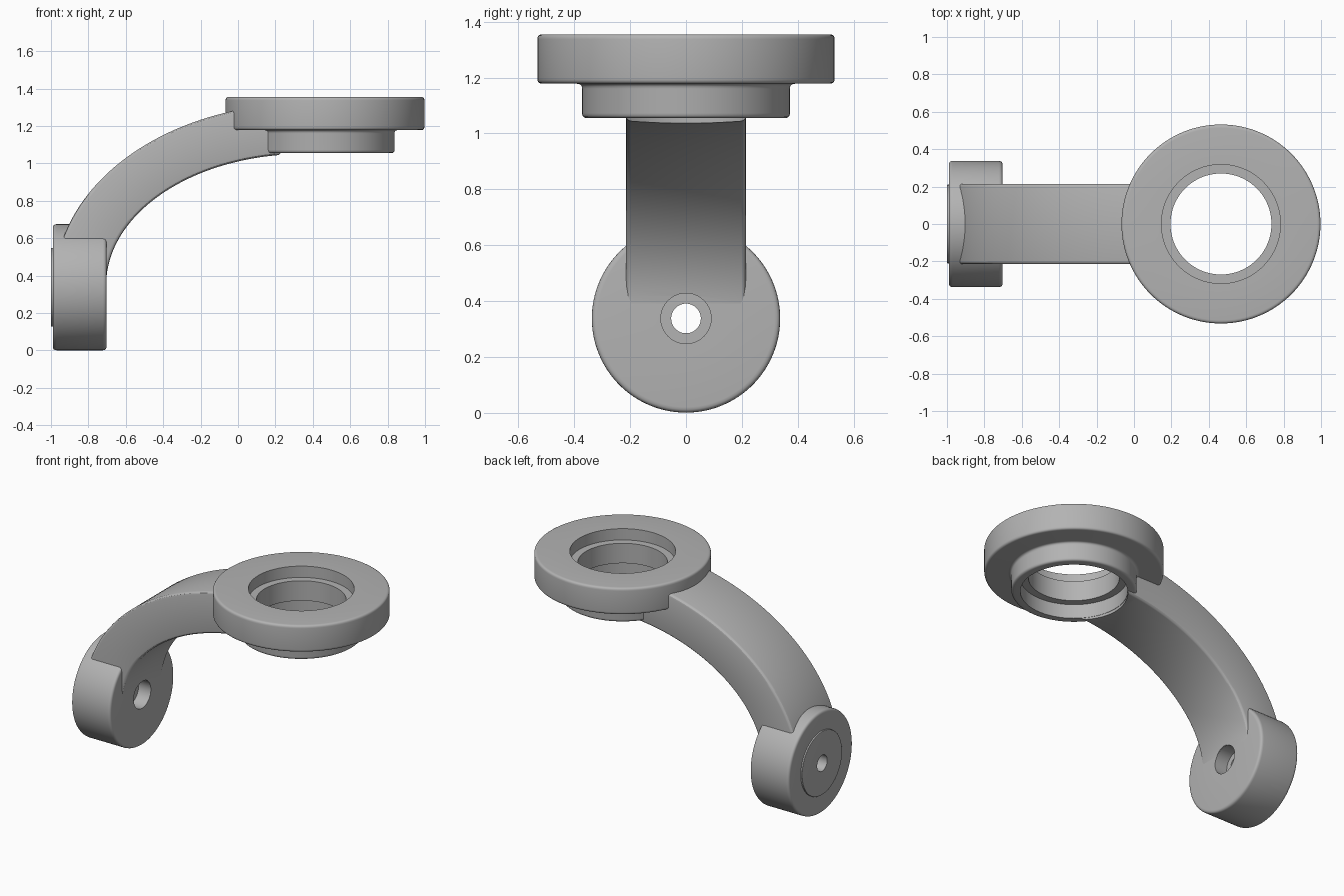
import bpy, bmesh, math
from mathutils import Matrix, Vector

default = bpy.data.objects.get("Cube")
if default:
    bpy.data.objects.remove(default)

# Single metal colour
grey = bpy.data.materials.new("satin grey")
grey.use_nodes = True
colour = (0.45, 0.45, 0.45, 1)
grey.diffuse_color = colour
grey.node_tree.nodes["Principled BSDF"].inputs["Base Color"].default_value = colour


def rounded(profile, steps=4):
    """Replace each (r, h, fillet) corner by a small curve."""
    points = []
    for i, (r, h, fillet) in enumerate(profile):
        p = Vector((r, h))
        if not fillet:
            points.append(p)
            continue
        before = Vector(profile[i - 1][:2])
        after = Vector(profile[(i + 1) % len(profile)][:2])
        a = p + (before - p).normalized() * fillet
        b = p + (after - p).normalized() * fillet
        for k in range(steps + 1):
            t = k / steps
            points.append(a * (1 - t) ** 2 + p * 2 * t * (1 - t) + b * t * t)
    return points


def finish(name, bm, matrix=Matrix()):
    bmesh.ops.recalc_face_normals(bm, faces=bm.faces)
    mesh = bpy.data.meshes.new(name)
    bm.to_mesh(mesh)
    bm.free()
    mesh.transform(matrix)
    mesh.materials.append(grey)
    obj = bpy.data.objects.new(name, mesh)
    bpy.context.collection.objects.link(obj)
    return obj


def lathe(name, profile, matrix, sides=128):
    """Spin a closed profile around local z."""
    bm = bmesh.new()
    points = rounded(profile)
    rings = []
    for s in range(sides):
        a = math.tau * s / sides
        rings.append([bm.verts.new((p.x * math.cos(a), p.x * math.sin(a), p.y)) for p in points])
    n = len(points)
    for s in range(sides):
        one, two = rings[s], rings[(s + 1) % sides]
        for i in range(n):
            j = (i + 1) % n
            bm.faces.new((one[i], two[i], two[j], one[j]))
    return finish(name, bm, matrix)


def cutter(name, radius, depth, matrix):
    bm = bmesh.new()
    bmesh.ops.create_cone(bm, cap_ends=True, segments=128, radius1=radius, radius2=radius, depth=depth)
    obj = finish(name, bm, matrix)
    obj.hide_render = True
    return obj


def activate(obj):
    bpy.ops.object.select_all(action='DESELECT')
    obj.select_set(True)
    bpy.context.view_layer.objects.active = obj


def smooth(obj):
    activate(obj)
    bpy.ops.object.shade_smooth_by_angle(angle=math.radians(30))


ring_x = 0.465
hub_z = 0.338
bore, lip = 0.318, 0.27
hole, counterbore, recess = 0.053, 0.09, 0.09
hub_front = -0.703
to_x_axis = Matrix.Translation((0, 0, hub_z)) @ Matrix.Rotation(math.pi / 2, 4, 'Y')

# Horizontal ring with lower collar and an inner lip
ring = lathe("ring_socket", [
    (lip, 1.28, 0), (bore, 1.28, 0), (bore, 1.355, 0),
    (0.532, 1.355, 0.018), (0.532, 1.178, 0.018),
    (0.372, 1.178, 0.018), (0.372, 1.055, 0.018),
    (bore, 1.055, 0), (bore, 1.148, 0), (lip, 1.148, 0)],
    Matrix.Translation((ring_x, 0, 0)))

# Upright hub disc with raised outer pad and counterbored hole
hub = lathe("hub_disc", [
    (hole, -1, 0), (0.21, -1, 0.004), (0.21, -0.99, 0),
    (0.337, -0.99, 0.02), (0.337, hub_front, 0.02),
    (counterbore, hub_front, 0), (counterbore, hub_front - recess, 0),
    (hole, hub_front - recess, 0)], to_x_axis)

# Curved arm: band between two elliptical arcs, extruded across y
bm = bmesh.new()
centre_x, centre_z, half_width, steps = 0.35, 0.35, 0.215, 48


def arc(a, b):
    return [(centre_x - a * math.cos(t), centre_z + b * math.sin(t))
            for t in (math.pi / 2 * k / steps for k in range(steps + 1))]


inner, outer = arc(1.055, 0.70), arc(1.33, 0.97)
sections = []
for (xi, zi), (xo, zo) in zip(inner, outer):
    sections.append([bm.verts.new(v) for v in (
        (xi, -half_width, zi), (xi, half_width, zi),
        (xo, half_width, zo), (xo, -half_width, zo))])
for one, two in zip(sections, sections[1:]):
    for i in range(4):
        j = (i + 1) % 4
        bm.faces.new((one[i], one[j], two[j], two[i]))
bm.faces.new(sections[0])
bm.faces.new(sections[-1])
arm = finish("curved_arm", bm)

# Soften the arm edges, then clear the ring bore and hub hole through it
bevel = arm.modifiers.new("soft_edges", 'BEVEL')
bevel.width = 0.018
bevel.segments = 3
bevel.limit_method = 'ANGLE'
bevel.angle_limit = math.radians(50)
activate(arm)
bpy.ops.object.modifier_apply(modifier=bevel.name)

cutters = [
    cutter("bore_cutter", bore + 0.002, 2, Matrix.Translation((ring_x, 0, 1))),
    cutter("hole_cutter", hole + 0.001, 2, Matrix.Translation((-1, 0, 0)) @ to_x_axis),
    cutter("recess_cutter", counterbore + 0.001, 2 * recess,
           Matrix.Translation((hub_front, 0, 0)) @ to_x_axis)]
for tool in cutters:
    cut = arm.modifiers.new(tool.name, 'BOOLEAN')
    cut.operation = 'DIFFERENCE'
    cut.solver = 'EXACT'
    cut.object = tool
    activate(arm)
    bpy.ops.object.modifier_apply(modifier=cut.name)
    bpy.data.objects.remove(tool)

for part in (ring, hub, arm):
    smooth(part)
